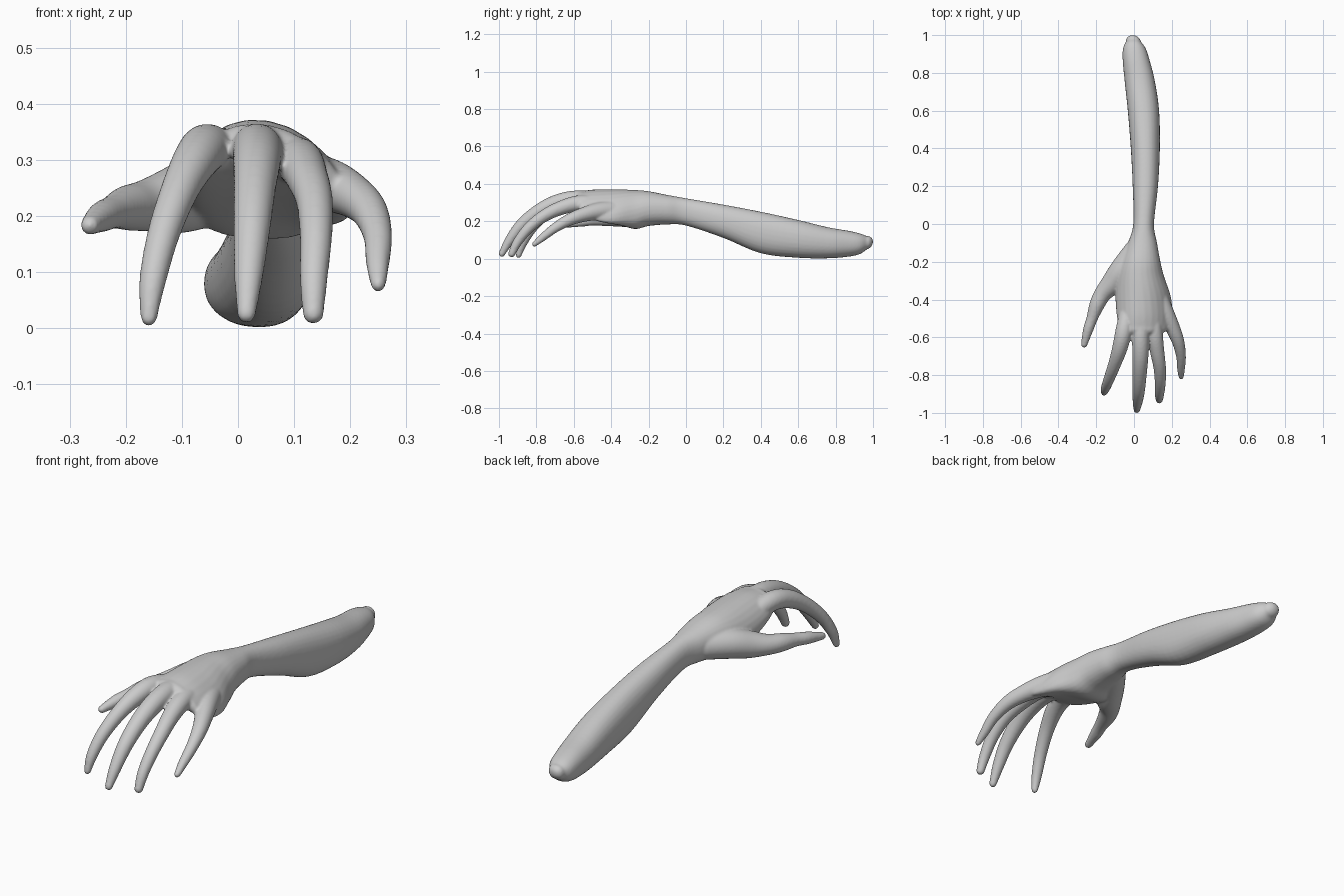
import bpy, bmesh
from math import sin, cos, pi, copysign
from mathutils import Vector

bm = bmesh.new()


def resample(pts, steps):
    """Catmull-Rom through tuples of any length."""
    out = []
    p = [pts[0]] + list(pts) + [pts[-1]]
    for i in range(1, len(p) - 2):
        for s in range(steps):
            t = s / steps
            out.append([0.5 * (2 * b + (c - a) * t + (2 * a - 5 * b + 4 * c - d) * t * t
                               + (3 * b - a - 3 * c + d) * t ** 3)
                        for a, b, c, d in zip(*p[i - 1:i + 3])])
    out.append(list(pts[-1]))
    return out


def power(v, e):
    return copysign(abs(v) ** e, v)


def loft(pts, follow=True, square=1.0, steps=5, sides=28):
    """Tube through (x, y, z, half width, half height, arch) with rounded ends."""
    sec = resample(pts, steps)
    cen = [Vector(s[:3]) for s in sec]
    rings = []

    def ring(c, t, rx, rz, arch):
        if not follow:
            t = Vector((0, -1, 0))
        side = t.cross(Vector((0, 0, 1))).normalized()
        up = side.cross(t).normalized()
        vs = []
        for k in range(sides):
            a = 2 * pi * k / sides
            v = c + side * rx * power(cos(a), square) + up * rz * power(sin(a), square)
            v.z -= arch * (v.x - 0.02) ** 2
            vs.append(bm.verts.new(v))
        rings.append(vs)

    def cap(i, t, order):
        _, _, _, rx, rz, arch = sec[i]
        sign = -1 if i == 0 else 1
        for a in order:
            ring(cen[i] + t * sign * min(rx, rz) * sin(a), t, rx * cos(a), rz * cos(a), arch)

    n = len(sec)
    angles = [0.35, 0.7, 1.05, 1.35, 1.5]
    tan = [(cen[min(i + 1, n - 1)] - cen[max(i - 1, 0)]).normalized() for i in range(n)]
    cap(0, tan[0], angles[::-1])
    for i in range(n):
        ring(cen[i], tan[i], *sec[i][3:])
    cap(n - 1, tan[-1], angles)
    for r, q in zip(rings, rings[1:]):
        for k in range(sides):
            j = (k + 1) % sides
            bm.faces.new((r[k], r[j], q[j], q[k]))
    bm.faces.new(rings[0][::-1])
    bm.faces.new(rings[-1])


def digit(*pts):
    loft([(x, y, z, r, r, 0) for x, y, z, r in pts])


# forearm, wrist and arched palm
loft([(-0.003, 0.965, 0.085, 0.040, 0.036, 0),
      (0.002, 0.93, 0.080, 0.060, 0.055, 0),
      (0.011, 0.87, 0.080, 0.071, 0.069, 0),
      (0.030, 0.76, 0.085, 0.080, 0.083, 0),
      (0.050, 0.60, 0.106, 0.083, 0.101, 0),
      (0.060, 0.40, 0.140, 0.077, 0.111, 0),
      (0.060, 0.20, 0.200, 0.067, 0.089, 0),
      (0.051, 0.00, 0.250, 0.055, 0.073, 0),
      (0.045, -0.10, 0.262, 0.077, 0.079, 0),
      (0.037, -0.20, 0.268, 0.103, 0.093, 0.6),
      (0.035, -0.28, 0.264, 0.125, 0.104, 1.4),
      (0.048, -0.38, 0.287, 0.146, 0.085, 2.3),
      (0.056, -0.48, 0.308, 0.148, 0.064, 2.6),
      (0.056, -0.545, 0.320, 0.136, 0.045, 2.6)], follow=False, square=0.9)

# thumb
digit((0.01, -0.14, 0.255, 0.062), (-0.06, -0.24, 0.245, 0.066), (-0.112, -0.31, 0.228, 0.060),
      (-0.165, -0.370, 0.218, 0.046), (-0.197, -0.43, 0.214, 0.040), (-0.222, -0.50, 0.207, 0.030),
      (-0.243, -0.56, 0.198, 0.027), (-0.264, -0.638, 0.183, 0.017))
# index finger
digit((-0.03, -0.44, 0.295, 0.040), (-0.053, -0.56, 0.320, 0.044), (-0.073, -0.65, 0.303, 0.041),
      (-0.102, -0.74, 0.250, 0.034), (-0.132, -0.82, 0.170, 0.029), (-0.152, -0.872, 0.085, 0.024),
      (-0.159, -0.895, 0.018, 0.015))
# middle finger
digit((0.03, -0.44, 0.310, 0.042), (0.034, -0.58, 0.320, 0.045), (0.034, -0.69, 0.300, 0.043),
      (0.030, -0.79, 0.252, 0.038), (0.025, -0.88, 0.180, 0.033), (0.019, -0.945, 0.095, 0.026),
      (0.015, -0.985, 0.026, 0.017))
# ring finger
digit((0.095, -0.44, 0.295, 0.042), (0.108, -0.57, 0.296, 0.043), (0.122, -0.67, 0.271, 0.038),
      (0.136, -0.76, 0.228, 0.033), (0.139, -0.84, 0.165, 0.029), (0.135, -0.90, 0.090, 0.025),
      (0.134, -0.932, 0.026, 0.019))
# little finger
digit((0.12, -0.37, 0.262, 0.050), (0.160, -0.46, 0.255, 0.048), (0.200, -0.54, 0.238, 0.040),
      (0.233, -0.62, 0.210, 0.033), (0.249, -0.70, 0.165, 0.026), (0.249, -0.765, 0.115, 0.021),
      (0.250, -0.81, 0.078, 0.014))

# fuse everything into one smooth skin
bmesh.ops.recalc_face_normals(bm, faces=bm.faces)
mesh = bpy.data.meshes.new("arm_and_hand")
bm.to_mesh(mesh)
bm.free()
arm = bpy.data.objects.new("arm_and_hand", mesh)
bpy.context.collection.objects.link(arm)
for f in mesh.polygons:
    f.use_smooth = True
fuse = arm.modifiers.new("fuse", 'REMESH')
fuse.mode = 'VOXEL'
fuse.voxel_size = 0.006
fuse.use_smooth_shade = True
blend = arm.modifiers.new("blend", 'SMOOTH')
blend.factor = 0.5
blend.iterations = 6
